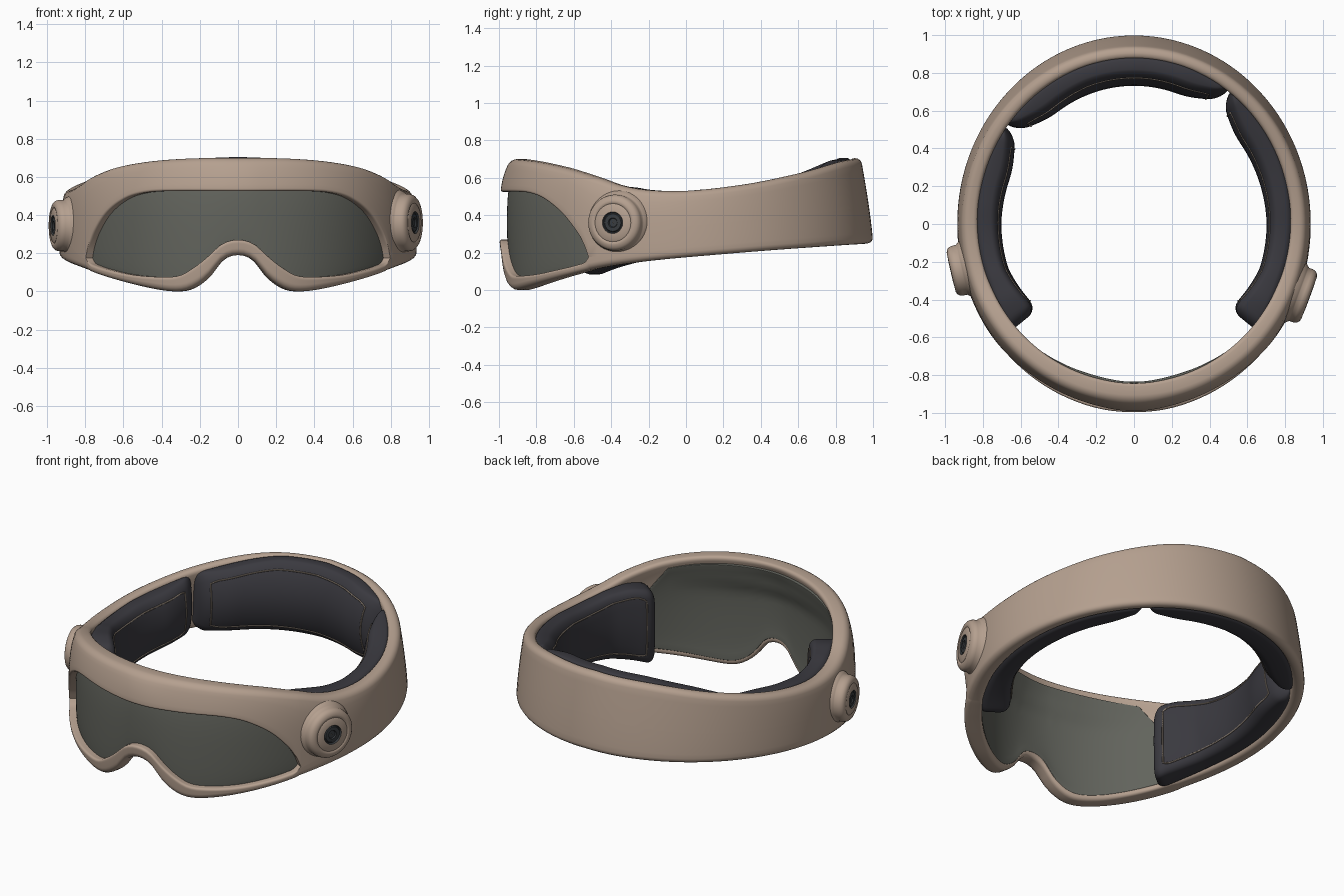
import bpy, bmesh, math
from mathutils import Vector, Matrix

cube = bpy.data.objects.get("Cube")
if cube:
    bpy.data.objects.remove(cube, do_unlink=True)


def material(name, r, g, b):
    m = bpy.data.materials.new(name)
    m.use_nodes = True
    m.diffuse_color = (r, g, b, 1)
    bsdf = m.node_tree.nodes["Principled BSDF"]
    bsdf.inputs["Base Color"].default_value = (r, g, b, 1)
    bsdf.inputs["Roughness"].default_value = 0.6
    return m


BEIGE = material("warm beige", 0.46, 0.35, 0.275)
GLASS = material("grey green lens", 0.122, 0.126, 0.108)
FOAM = material("dark foam", 0.042, 0.041, 0.05)
STITCH = material("brown stitching", 0.22, 0.18, 0.145)
METAL = material("dark metal", 0.04, 0.045, 0.05)

# Heights around the ring: (degrees from the front, z)
TOP = [(0, .70), (25, .69), (45, .655), (60, .60), (68, .56), (77, .535), (90, .53),
       (110, .565), (130, .62), (155, .685), (180, .705)]
BOTTOM = [(0, .19), (5, .165), (10, .075), (15, .02), (20, 0), (28, .01), (38, .04),
          (50, .08), (62, .12), (75, .15), (90, .175), (120, .215), (150, .24), (180, .25)]
END = 58.5  # angle where the window closes
WINDOW_TOP = [(0, .525), (25, .525), (33, .515), (40, .485), (48, .41), (54, .31),
              (57, .235), (END, .175)]
WINDOW_BOTTOM = [(0, .27), (5, .25), (10, .18), (14, .13), (19, .085), (24, .075),
                 (36, .085), (48, .115), (54, .135), (57, .15), (END, .175)]
SEAM = [(END, .175), (75, .28), (90, .34), (180, .47)]


def curve_at(table, a):
    """Smooth Hermite interpolation of a height table."""
    a = min(max(a, table[0][0]), table[-1][0])
    n = len(table)

    def slope(i):
        if i == 0:
            return 0
        p, q = table[i - 1], table[min(i + 1, n - 1)]
        return (q[1] - p[1]) / (q[0] - p[0])

    i = max(k for k in range(n - 1) if table[k][0] <= a)
    (x0, y0), (x1, y1) = table[i], table[i + 1]
    w = x1 - x0
    t = (a - x0) / w
    return (y0 * (1 + 2 * t) * (1 - t) ** 2 + y1 * t * t * (3 - 2 * t)
            + w * t * (1 - t) * (slope(i) * (1 - t) - slope(i + 1) * t))


def fold(phi):
    return abs((phi + 180) % 360 - 180)


def clamp(x):
    return min(max(x, 0), 1)


def limits(phi):
    return curve_at(BOTTOM, fold(phi)), curve_at(TOP, fold(phi))


def fraction(phi, z):
    z0, z1 = limits(phi)
    return clamp((z - z0) / (z1 - z0))


def front_weight(phi):
    return (1 + math.cos(math.radians(phi))) / 2


def thickness(phi):
    return 0.065 + 0.04 * front_weight(phi)


def surf(phi, z, d):
    """Point at angle phi and height z, at depth d inside the outer shell."""
    t = fraction(phi, z)
    f = front_weight(phi)
    d += .065 * t ** 1.3 * (1 - f) ** 2 + f * f * (.065 * t ** 5 + .015 * (1 - t) ** 10)
    a = math.radians(phi)
    return Vector(((.938 - d) * math.sin(a), -(1 - d) * math.cos(a), z))


def section(z0, z1, d0, d1, r0, r1, steps=4, rows=6):
    """Rounded box outline in (z, depth); r0 and r1 round its low and high edges."""
    cap = .48 * min(z1 - z0, d1 - d0)
    r0, r1 = max(min(r0, cap), 0), max(min(r1, cap), 0)
    arcs = []
    for cz, cd, r, start in [(z0 + r0, d0 + r0, r0, 180), (z1 - r1, d0 + r1, r1, 270),
                             (z1 - r1, d1 - r1, r1, 0), (z0 + r0, d1 - r0, r0, 90)]:
        turn = [math.radians(start + 90 * k / steps) for k in range(steps + 1)]
        arcs.append([(cz + r * math.cos(a), cd + r * math.sin(a)) for a in turn])
    low_out, high_out, high_in, low_in = arcs
    # low edges run from inside to outside, high edges from outside to inside
    low_out.sort(key=lambda p: -p[1])
    low_in.sort(key=lambda p: -p[1])
    high_out.sort(key=lambda p: p[1])
    high_in.sort(key=lambda p: p[1])

    def between(p, q):
        return [(p[0] + (q[0] - p[0]) * k / rows, p[1] + (q[1] - p[1]) * k / rows)
                for k in range(1, rows)]

    return (low_out + between(low_out[-1], high_out[0]) + high_out + high_in
            + between(high_in[-1], low_in[0]) + low_in)


def finish(name, bm, mats):
    bmesh.ops.recalc_face_normals(bm, faces=bm.faces)
    me = bpy.data.meshes.new(name)
    bm.to_mesh(me)
    bm.free()
    for m in mats:
        me.materials.append(m)
    ob = bpy.data.objects.new(name, me)
    bpy.context.collection.objects.link(ob)
    bpy.ops.object.select_all(action="DESELECT")
    ob.select_set(True)
    bpy.context.view_layer.objects.active = ob
    bpy.ops.object.shade_smooth_by_angle(angle=math.radians(40))


def sweep(name, phis, outline, mat, closed=False):
    """Loft an outline function around the ring."""
    bm = bmesh.new()
    loops = [[bm.verts.new(surf(p, z, d)) for z, d in outline(p)] for p in phis]
    pairs = list(zip(loops, loops[1:]))
    if closed:
        pairs.append((loops[-1], loops[0]))
    else:
        bm.faces.new(loops[0])
        bm.faces.new(loops[-1])
    for a, b in pairs:
        for i in range(len(a)):
            j = (i + 1) % len(a)
            bm.faces.new((a[i], a[j], b[j], b[i]))
    finish(name, bm, [mat])


# Headband: an upper and a lower strip that part around the window
half = [END * math.sin(math.pi / 2 * i / 48) for i in range(49)]
half += [END + (180 - END) * i / 40 for i in range(1, 41)]
ring = [-p for p in half[:0:-1]] + half[:-1]


def split(phi, table):
    a = fold(phi)
    return curve_at(table if a < END else SEAM, a), .014 * clamp((END - a) / 3)


def upper(phi):
    edge, r = split(phi, WINDOW_TOP)
    return section(edge, limits(phi)[1], 0, thickness(phi), r, .03)


def lower(phi):
    edge, r = split(phi, WINDOW_BOTTOM)
    return section(limits(phi)[0], edge, 0, thickness(phi), .03, r)


sweep("headband_upper", ring, upper, BEIGE, True)
sweep("headband_lower", ring, lower, BEIGE, True)


# Lens, set into the window; its lining steps inward above the window
def lens(phi):
    z0, z1 = limits(phi)
    a, t = fold(phi), thickness(phi)
    step = .018 * clamp(1.2 - (a / 40) ** 2)
    drop = .015 * max(0, a - 44)
    pts = section(z0 + .03, z1 - .045 - drop, .042, t + .003, .006, .006, rows=16)
    return [(z, d + step * clamp((z - .47) / .07) * (d > t)) for z, d in pts]


sweep("lens", [i - 62 for i in range(125)], lens, GLASS)


# Bulging foam pads, thinner toward the rear gaps, with stitched inner faces
def pad(name, start, stop):
    def depth(phi):
        s = min(phi - start, stop - phi) * .0145
        thin = .085 * clamp(1 - s / .25) ** 2 if fold(phi) > 100 else 0
        bulb = .03 * clamp((72 - fold(phi)) / 15)
        rear = .035 * clamp(1 - 2 * front_weight(phi))
        return thickness(phi) + .145 + rear + bulb - thin

    def bulge(phi, z):
        return (.15 + .15 * clamp(1 - 2 * front_weight(phi))) * (fraction(phi, z) - .4) ** 2

    def span_z(phi):
        a = fold(phi)
        z0, z1 = limits(phi)
        front = clamp((72 - a) / 21)
        dip = .018 * clamp(1 - ((a - 128) / 32) ** 2)
        return z0 + .005 - .02 * front, z1 - dip - .03 * front - .08 * front ** 2

    def outline(phi):
        s = min(phi - start, stop - phi) * .0145
        r = .06
        inset = .95 * r * (1 - math.sqrt(1 - (1 - clamp(s / r)) ** 2))
        z0, z1 = span_z(phi)
        d0, d1 = thickness(phi) - .015, depth(phi) - inset
        pts = section(z0 + inset, z1 - inset, d0, d1, .045, .045)
        return [(z, d - bulge(phi, z) * (d - d0) / (d1 - d0)) for z, d in pts]

    mid, span = (start + stop) / 2, (stop - start) / 2
    sweep(name, [mid - span * math.cos(math.pi * i / 48) for i in range(49)], outline, FOAM)

    cu = bpy.data.curves.new(name + "_stitching", "CURVE")
    cu.dimensions = "3D"
    cu.bevel_depth = .005
    cu.bevel_resolution = 1
    cu.materials.append(STITCH)
    sp = cu.splines.new("POLY")
    n = 120
    sp.points.add(n - 1)
    for i in range(n):
        a = 2 * math.pi * i / n
        u, v = [2 * clamp(.5 + .68 * w) - 1 for w in (math.cos(a), math.sin(a))]
        phi = mid + (span - 5) * u
        z0, z1 = span_z(phi)
        z = (z0 + z1) / 2 + ((z1 - z0) / 2 - .045) * v
        sp.points[i].co = (*surf(phi, z, depth(phi) - bulge(phi, z)), 1)
    sp.use_cyclic_u = True
    bpy.context.collection.objects.link(bpy.data.objects.new(name + "_stitching", cu))


pad("left_pad", 51, 141.8)
pad("rear_pad", 143, 233.8)
pad("right_pad", -125, -51)


# Side knobs, turned from a profile of (radius, height); the hub is dark
def knob(name, phi, z, size):
    profile = [(.19, -.07), (.176, -.035), (.164, -.008), (.155, .002), (.15, .008), (.15, .03),
               (.146, .046), (.135, .058), (.118, .064), (.108, .064), (.102, .06), (.096, .064),
               (.058, .066), (.054, .056), (.05, .056), (.046, .062), (.026, .063), (.022, .056),
               (.001, .056)]
    bm = bmesh.new()
    n = 48
    spokes = [2 * math.pi * i / n for i in range(n)]
    loops = [[bm.verts.new((r * size * math.cos(a), r * size * math.sin(a), h)) for a in spokes]
             for r, h in profile]
    for k, (a, b) in enumerate(zip(loops, loops[1:])):
        for i in range(n):
            f = bm.faces.new((a[i], a[(i + 1) % n], b[(i + 1) % n], b[i]))
            f.material_index = int(k >= 12)
    a = math.radians(phi)
    normal = Vector((math.sin(a) / .93, -math.cos(a), 0))
    turn = normal.to_track_quat("Z", "Y").to_matrix().to_4x4()
    bm.transform(Matrix.Translation(surf(phi, z, 0)) @ turn)
    finish(name, bm, [BEIGE, METAL])


knob("left_knob", 68.2, .36, 1)
knob("right_knob", -76, .345, .9)
